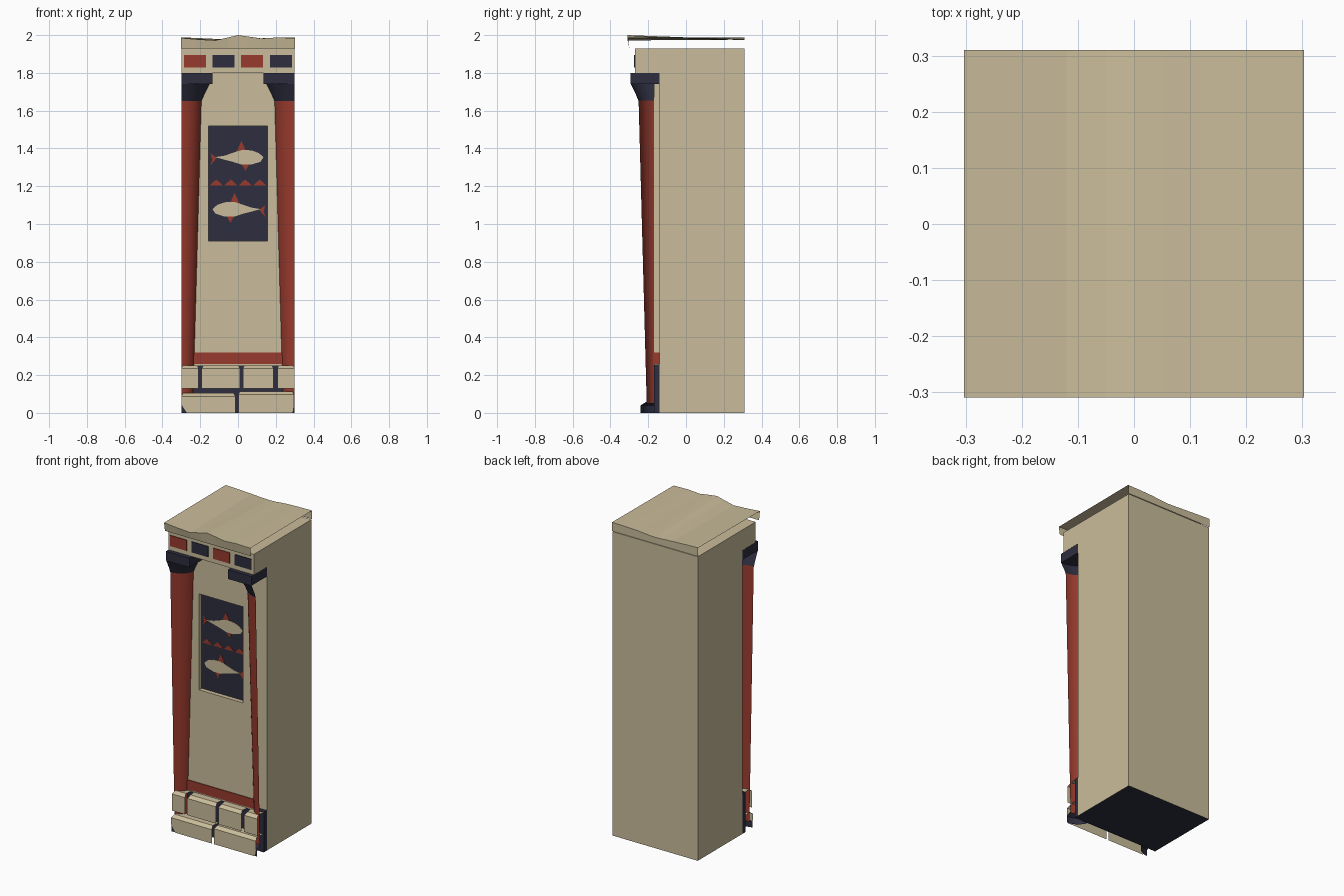
import bpy, bmesh, math
from mathutils import Vector

cube = bpy.data.objects.get("Cube")
if cube:
    bpy.data.objects.remove(cube, do_unlink=True)


def material(name, rgb):
    m = bpy.data.materials.new(name)
    m.use_nodes = True
    m.diffuse_color = (*rgb, 1)
    m.node_tree.nodes["Principled BSDF"].inputs["Base Color"].default_value = (*rgb, 1)
    return m


SAND = material("sandstone", (0.59, 0.505, 0.325))
RED = material("ochre_red", (0.31, 0.042, 0.026))
NAVY = material("dark_navy", (0.027, 0.027, 0.05))


def finish(name, bm, *mats, inside=None, smooth=False):
    """Turn a bmesh into an object; open shells face away from a point inside."""
    bm.normal_update()
    if inside is None:
        bmesh.ops.recalc_face_normals(bm, faces=bm.faces)
    else:
        for f in bm.faces:
            if f.normal.dot(f.calc_center_median() - Vector(inside)) < 0:
                f.normal_flip()
    mesh = bpy.data.meshes.new(name)
    bm.to_mesh(mesh)
    bm.free()
    for m in mats:
        mesh.materials.append(m)
    ob = bpy.data.objects.new(name, mesh)
    bpy.context.collection.objects.link(ob)
    if smooth:
        bpy.ops.object.select_all(action="DESELECT")
        ob.select_set(True)
        bpy.context.view_layer.objects.active = ob
        bpy.ops.object.shade_smooth_by_angle(angle=math.radians(35))
    return ob


def prism(name, pts, mat, depth):
    """Extrude a planar outline along a vector."""
    bm = bmesh.new()
    f = bm.faces.new([bm.verts.new(p) for p in pts])
    ext = bmesh.ops.extrude_face_region(bm, geom=[f], use_keep_orig=True)
    moved = [v for v in ext["geom"] if isinstance(v, bmesh.types.BMVert)]
    bmesh.ops.translate(bm, vec=depth, verts=moved)
    return finish(name, bm, mat)


def box(name, x0, x1, y0, y1, z0, z1, mat):
    pts = [(x0, y0, z0), (x1, y0, z0), (x1, y0, z1), (x0, y0, z1)]
    return prism(name, pts, mat, (0, y1 - y0, 0))


def strip(name, rows, mat, inside):
    """Open sheet made of quads between successive rows of points."""
    bm = bmesh.new()
    grid = [[bm.verts.new(p) for p in row] for row in rows]
    for a, b in zip(grid, grid[1:]):
        for i in range(len(a) - 1):
            bm.faces.new((a[i], a[i + 1], b[i + 1], b[i]))
    return finish(name, bm, mat, inside=inside)


W, FRONT, BACK = 0.3, -0.14, 0.31

# Main block with the overhanging frieze; dark underside
profile = [(BACK, 0), (FRONT, 0), (FRONT, 1.8), (-0.27, 1.8), (-0.27, 1.93), (BACK, 1.93)]
body = prism("main_block", [(-W, y, z) for y, z in profile], SAND, (2 * W, 0, 0))
body.data.materials.append(NAVY)
for p in body.data.polygons:
    if p.normal.z < -0.5 and p.center.z < 0.1:
        p.material_index = 1

# Roof sheet with uneven edges and hanging lips
xs = (-0.303, -0.22, -0.12, -0.05, 0, 0.05, 0.12, 0.2, 0.303)
front_z = (1.985, 1.978, 1.972, 1.988, 2.0, 1.993, 1.982, 1.987, 1.985)
back_z = (1.988, 1.985, 1.98, 1.976, 1.974, 1.976, 1.983, 1.986, 1.988)
strip("roof_sheet", [
    [(x, -0.3, 1.93) for x in xs],
    [(x, -0.309, z) for x, z in zip(xs, front_z)],
    [(x, BACK, z) for x, z in zip(xs, back_z)],
    [(x, BACK, 1.933) for x in xs]], SAND, (0, 0, 1.9))

# Frieze tiles
for i, x in enumerate((-0.228, -0.076, 0.074, 0.227)):
    box("frieze_tile", x - 0.058, x + 0.058, -0.274, -0.268, 1.828, 1.896, NAVY if i % 2 else RED)

# Front wall with a rectangular opening
bm = bmesh.new()
WALL = -0.17
outer = [(-0.238, 0.25), (0.238, 0.25), (0.19, 1.8), (-0.19, 1.8)]
inner = [(-0.155, 0.91), (0.155, 0.91), (0.155, 1.52), (-0.155, 1.52)]
o = [bm.verts.new((x, WALL, z)) for x, z in outer]
n = [bm.verts.new((x, WALL, z)) for x, z in inner]
faces = [bm.faces.new((o[i], o[(i + 1) % 4], n[(i + 1) % 4], n[i])) for i in range(4)]
ext = bmesh.ops.extrude_face_region(bm, geom=faces, use_keep_orig=True)
bmesh.ops.translate(bm, vec=(0, FRONT - WALL, 0),
                    verts=[v for v in ext["geom"] if isinstance(v, bmesh.types.BMVert)])
finish("front_wall", bm, SAND)

# Painted panel in the opening
box("painted_panel", -0.155, 0.155, -0.143, -0.139, 0.91, 1.52, NAVY)


def plate(name, pts, mat, y):
    prism(name, [(x, y, z) for x, z in pts], mat, (0, 0.002, 0))


def fish(s, cz):
    # s mirrors the fish; the head points towards +x when s is 1
    top = [(-0.12, 0.004), (-0.07, 0.012), (-0.03, 0.026), (0.02, 0.042),
           (0.07, 0.04), (0.11, 0.026), (0.135, 0.004)]
    low = [(0.12, -0.02), (0.07, -0.036), (0.02, -0.036), (-0.03, -0.02), (-0.07, -0.01)]
    def put(pts):
        return [(s * x, cz + z) for x, z in pts]
    plate("fish_body", put(top + low), SAND, -0.146)
    plate("fish_tail", put([(-0.112, 0.0), (-0.145, 0.024), (-0.136, -0.008), (-0.145, -0.038)]),
          RED, -0.145)
    plate("fish_top_fin", put([(-0.012, 0.025), (0.018, 0.09), (0.045, 0.03)]), RED, -0.145)
    plate("fish_lower_fin", put([(0.018, -0.03), (0.04, -0.068), (0.062, -0.03)]), RED, -0.145)


fish(1, 1.35)
fish(-1, 1.075)
for x in (-0.115, -0.038, 0.038, 0.115):
    plate("wave_peak", [(x - 0.036, 1.203), (x + 0.036, 1.203), (x, 1.236)], RED, -0.145)

# Sill and dark backing of the stone courses
box("red_sill", -0.24, 0.24, -0.175, FRONT, 0.26, 0.32, RED)
box("stone_backing", -W, W, -0.17, FRONT, 0, 0.255, NAVY)


def quarter_shell(name, side, rings, mat):
    """Quarter of a turned profile, open towards the outer side."""
    bm = bmesh.new()
    steps = 8
    rows = []
    for r, z in rings:
        angles = [k / steps * math.pi / 2 for k in range(steps + 1)]
        rows.append([bm.verts.new((side * (W - r * math.cos(a)), FRONT - r * math.sin(a), z))
                     for a in angles])
    for a, b in zip(rows, rows[1:]):
        for i in range(steps):
            bm.faces.new((a[i], a[i + 1], b[i + 1], b[i]))
    mid = (rings[0][1] + rings[-1][1]) / 2
    finish(name, bm, mat, inside=(side * W, FRONT, mid), smooth=True)


# Columns that widen upwards, with base and capital
for side in (-1, 1):
    label = "left" if side > 0 else "right"
    quarter_shell(label + "_column", side, [(0.068, 0.05), (0.111, 1.655)], RED)
    quarter_shell(label + "_column_base", side, [(0.1, 0), (0.1, 0.04), (0.068, 0.06)], NAVY)
    quarter_shell(label + "_capital", side, [(0.111, 1.65), (0.125, 1.685), (0.152, 1.74)], NAVY)
    box(label + "_capital_block", *sorted((side * W, side * 0.135)), -0.295, FRONT, 1.74, 1.799, NAVY)


def stone(name, x0, x1, z0, z1, y, chip0=0, chip1=0):
    """Thin facing stone: top, sloped upper edge, front."""
    e = 0.008
    strip(name, [
        [(x0, -0.17, z1), (x1, -0.17, z1)],
        [(x0 + e, y + 0.022, z1), (x1 - e, y + 0.022, z1)],
        [(x0, y, z1 - 0.016), (x1, y, z1 - 0.016)],
        [(x0, y, z0 + 0.045), (x1, y, z0 + 0.045)],
        [(x0 + chip0, y, z0), (x1 - chip1, y, z0)]], SAND, ((x0 + x1) / 2, -0.17, z0))


# Two courses of facing stones
for x0, x1 in ((-W, -0.208), (-0.192, 0.01), (0.026, 0.188), (0.208, W)):
    stone("upper_stone", x0, x1, 0.13, 0.252, -0.235)
stone("lower_stone", -W, -0.014, 0, 0.104, -0.243, chip0=0.03)
stone("lower_stone", 0.002, 0.296, 0, 0.114, -0.243, chip1=0.008)
